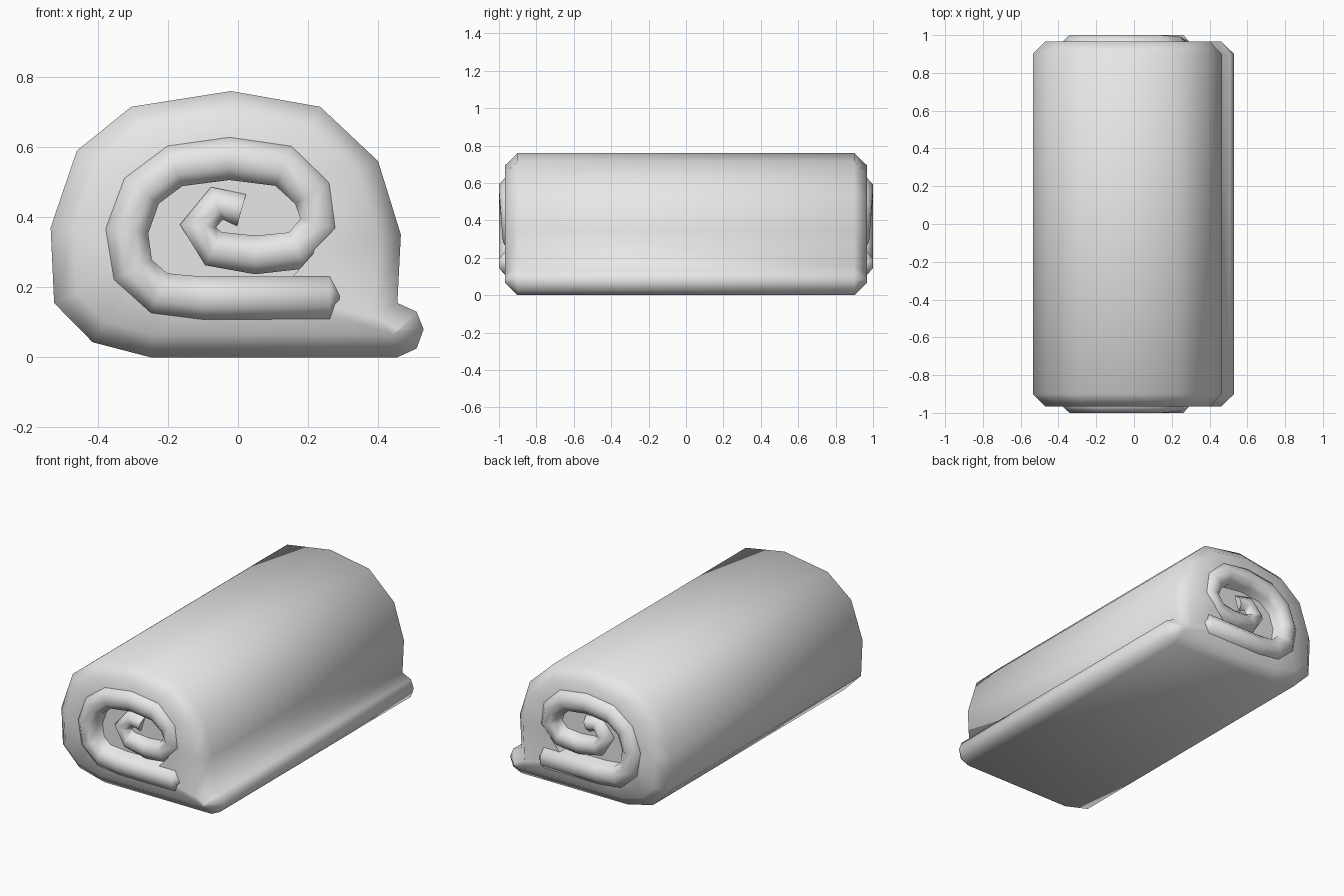
import bpy
import bmesh
import math
from mathutils import Vector

cube = bpy.data.objects.get("Cube")
if cube:
    bpy.data.objects.remove(cube, do_unlink=True)

# One plain grey cloth colour
cloth = bpy.data.materials.new("grey_cloth")
cloth.use_nodes = True
GREY = (0.8, 0.8, 0.8, 1)
cloth.diffuse_color = GREY
cloth.node_tree.nodes["Principled BSDF"].inputs["Base Color"].default_value = GREY


def finish(bm, name):
    bmesh.ops.recalc_face_normals(bm, faces=bm.faces)
    mesh = bpy.data.meshes.new(name)
    bm.to_mesh(mesh)
    bm.free()
    mesh.materials.append(cloth)
    obj = bpy.data.objects.new(name, mesh)
    bpy.context.collection.objects.link(obj)
    bpy.ops.object.select_all(action="DESELECT")
    obj.select_set(True)
    bpy.context.view_layer.objects.active = obj
    bpy.ops.object.shade_smooth_by_angle(angle=math.radians(65))


def inset(points, amount):
    """Mitred inward offset of a clockwise outline."""
    result = []
    for i, p in enumerate(points):
        a = (p - points[i - 1]).normalized()
        b = (points[(i + 1) % len(points)] - p).normalized()
        na, nb = Vector((a.y, -a.x)), Vector((b.y, -b.x))
        result.append(p + (na + nb) * amount / (1 + na.dot(nb)))
    return result


def add_ring(bm, points, y):
    return [bm.verts.new((p.x, y, p.y)) for p in points]


def bridge(bm, first, second):
    n = len(first)
    for i in range(n):
        j = (i + 1) % n
        bm.faces.new((first[i], first[j], second[j], second[i]))


def loop_edges(bm, ring):
    found = []
    for i, v in enumerate(ring):
        pair = (v, ring[(i + 1) % len(ring)])
        found.append(bm.edges.get(pair) or bm.edges.new(pair))
    return found


# Outer wrap with its loose lip, in one outline
outline = [Vector(p) for p in (
    (-.25, 0), (-.415, .043), (-.525, .155), (-.535, .37), (-.46, .59),
    (-.305, .715), (-.02, .76), (.235, .715), (.4, .56), (.465, .35),
    (.455, .155), (.51, .13), (.53, .08), (.51, .025), (.455, 0))]
rim = inset(outline, .065)
hole = []
for k in range(16):
    angle = k * math.tau / 16
    hole.append(Vector((-.035 + .27 * math.cos(angle), .372 + .2 * math.sin(angle))))

bm = bmesh.new()
ends = []
for side in (-1, 1):
    edge = add_ring(bm, outline, side * .9)
    ridge = add_ring(bm, rim, side * .967)
    mouth = add_ring(bm, hole, side * .967)
    floor = add_ring(bm, hole, side * .91)
    bridge(bm, edge, ridge)
    bridge(bm, mouth, floor)
    bm.faces.new(floor)
    bmesh.ops.triangle_fill(bm, use_beauty=True, normal=(0, side, 0),
                            edges=loop_edges(bm, ridge) + loop_edges(bm, mouth))
    ends.append(edge)
bridge(bm, *ends)
finish(bm, "outer_wrap")

# Inner sheet: a strip swept along a spiral, running through the roll
path = [Vector(p) for p in (
    (.29, .17), (.262, .17), (-.1, .169), (-.225, .183), (-.3, .25),
    (-.317, .36), (-.275, .475), (-.18, .546), (-.025, .567), (.13, .546),
    (.215, .47), (.235, .38), (.17, .305), (.05, .292), (-.07, .31),
    (-.115, .375), (-.06, .44), (.01, .42))]
bm = bmesh.new()
previous = None
last = len(path) - 1
for i, p in enumerate(path):
    along = path[min(i + 1, last)] - path[max(i - 1, 0)]
    across = Vector((-along.y, along.x)).normalized()
    half = .015 if i == 0 else .061 - .002 * max(0, i - 10)
    top = .967 if i == 0 else 1 - .007 * max(0, i - 9)
    low = top - .033
    section = ((-half, -low), (-half, low), (-.4 * half, top), (.4 * half, top),
               (half, low), (half, -low), (.4 * half, -top), (-.4 * half, -top))
    ring = []
    for offset, y in section:
        q = p + across * offset
        ring.append(bm.verts.new((q.x, y, q.y)))
    if previous:
        bridge(bm, previous, ring)
    if i in (0, last):
        bm.faces.new(ring)
    previous = ring
finish(bm, "inner_spiral")
